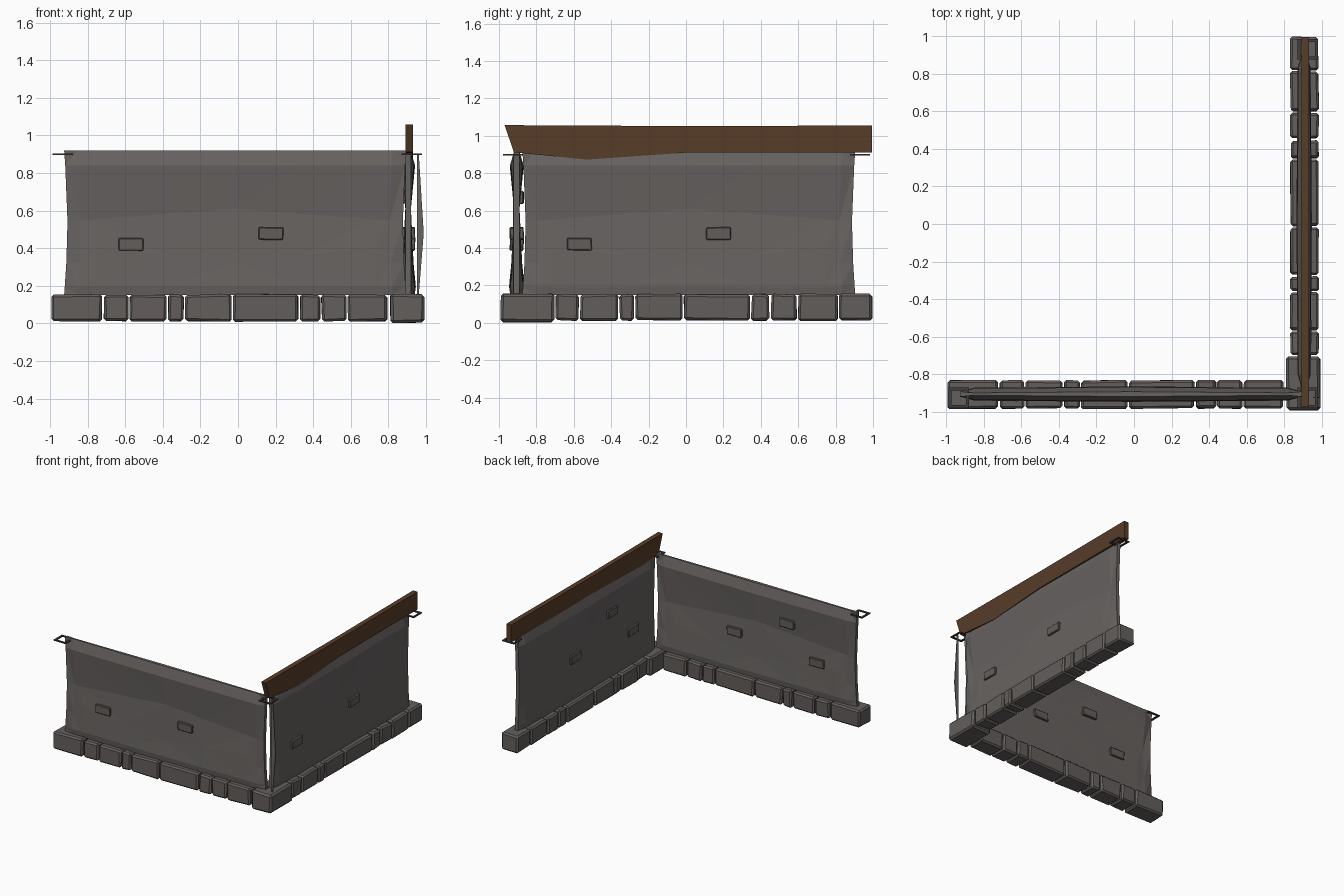
import bpy, bmesh, math, random
from mathutils import Matrix, Vector

random.seed(4)
cube = bpy.data.objects.get("Cube")
if cube:
    bpy.data.objects.remove(cube, do_unlink=True)


def material(name, color):
    m = bpy.data.materials.new(name)
    m.use_nodes = True
    m.diffuse_color = (*color, 1)
    m.node_tree.nodes["Principled BSDF"].inputs["Base Color"].default_value = (*color, 1)
    return m


STONE = material("grey stone", (0.125, 0.112, 0.107))
PLASTER = material("grey plaster", (0.135, 0.123, 0.118))
WOOD = material("brown wood", (0.095, 0.045, 0.022))
IRON = material("dark iron", (0.05, 0.047, 0.047))

# Quarter turn that carries the front wall layout onto the right wall
TURN = Matrix.Rotation(math.pi / 2, 4, 'Z')
STAY = Matrix.Identity(4)


def finish(bm, name, mat, turn=STAY):
    bmesh.ops.recalc_face_normals(bm, faces=bm.faces)
    bm.transform(turn)
    mesh = bpy.data.meshes.new(name)
    bm.to_mesh(mesh)
    bm.free()
    mesh.materials.append(mat)
    ob = bpy.data.objects.new(name, mesh)
    bpy.context.collection.objects.link(ob)
    return ob


def block(name, lo, hi, mat, bevel=0.0, jitter=0.0, turn=STAY):
    bm = bmesh.new()
    bmesh.ops.create_cube(bm, size=1)
    for v in bm.verts:
        for k in range(3):
            v.co[k] = (lo[k] + hi[k]) / 2 + v.co[k] * (hi[k] - lo[k])
            v.co[k] += random.uniform(-jitter, jitter)
    if bevel:
        bmesh.ops.bevel(bm, geom=bm.edges[:], offset=bevel, segments=1, affect='EDGES')
    return finish(bm, name, mat, turn)


# Foundation stones, one row per wall, sharing the large corner stone
def stone_row(side, cuts, turn):
    for a, b in zip(cuts, cuts[1:]):
        block(f"{side}_base_stone", (a + 0.005, -0.982, 0.012),
              (b - 0.005, -0.832, 0.153), STONE, 0.012, 0.004, turn)


stone_row("front", [-0.995, -0.72, -0.58, -0.375, -0.285, -0.03, 0.325, 0.44, 0.58, 0.8], STAY)
stone_row("right", [-0.7, -0.57, -0.36, -0.275, -0.015, 0.345, 0.45, 0.595, 0.815, 1.0], TURN)
block("corner_stone", (0.81, -0.99, 0.003), (0.99, -0.705, 0.157), STONE, 0.014, 0.003)


# Wall slab: dished faces inside a raised rim, narrowing toward the top edge
def wall(name, left, right, turn):
    cols = [-1, -0.92, -0.83, -0.4, 0, 0.4, 0.83, 0.92, 1]
    rows = [0.15, 0.195, 0.32, 0.57, 0.84, 0.92]
    out = [0.028, 0.034, 0.022, 0.008, 0.03, 0.006]
    bm = bmesh.new()
    grid = {}
    mid, half = (left + right) / 2, (right - left) / 2
    for i, u in enumerate(cols):
        for j, z in enumerate(rows):
            rim = abs(u) == 1
            centre = 1 - abs(u)
            x = mid + half * u * (1 - 0.02 * math.sin(math.pi * (z - 0.15) / 0.77))
            zz = z
            if j == 3:
                zz += 0.07 * centre - 0.03
            if j == 2:
                zz += 0.1 * abs(u) if abs(u) < 0.9 else 0
            depth = 0.014 if rim else out[j] + 0.007 * centre
            for s in (-1, 1):
                grid[i, j, s] = bm.verts.new((x, -0.905 + s * depth, zz))
    n, m = len(cols) - 1, len(rows) - 1
    for s in (-1, 1):
        for i in range(n):
            for j in range(m):
                bm.faces.new([grid[i, j, s], grid[i + 1, j, s],
                              grid[i + 1, j + 1, s], grid[i, j + 1, s]])
    for i in range(n):
        for j in (0, m):
            bm.faces.new([grid[i, j, -1], grid[i + 1, j, -1], grid[i + 1, j, 1], grid[i, j, 1]])
    for j in range(m):
        for i in (0, n):
            bm.faces.new([grid[i, j, -1], grid[i, j + 1, -1], grid[i, j + 1, 1], grid[i, j, 1]])
    bmesh.ops.triangulate(bm, faces=bm.faces[:])
    finish(bm, name, PLASTER, turn)


wall("front_wall", -0.925, 0.895, STAY)
wall("right_wall", -0.875, 0.905, TURN)

# Exposed bricks: two show on both faces, one only on the inner face
for side, turn in (("front", STAY), ("right", TURN)):
    for x, z, near in ((-0.57, 0.42, -0.942), (0.175, 0.478, -0.942), (-0.3, 0.67, -0.905)):
        block(f"{side}_wall_brick", (x - 0.066, near, z - 0.033),
              (x + 0.066, -0.868, z + 0.033), STONE, 0.005, 0.002, turn)


# Flat square iron collars at the three wall ends
def collar(name, cx, cy):
    bm = bmesh.new()
    rings = []
    for r in (0.054, 0.038):
        for z in (0.896, 0.904):
            rings.append([bm.verts.new((cx + r * a, cy + r * b, z))
                          for a, b in ((-1, -1), (1, -1), (1, 1), (-1, 1))])
    for p, q in ((0, 1), (1, 3), (3, 2), (2, 0)):
        for k in range(4):
            l = (k + 1) % 4
            bm.faces.new([rings[p][k], rings[p][l], rings[q][l], rings[q][k]])
    finish(bm, name, IRON)


collar("left_collar", -0.932, -0.925)
collar("corner_collar", 0.925, -0.925)
collar("back_collar", 0.925, 0.93)


# Flat outlines given thickness along one axis
def slab(name, outline, thickness, mat):
    bm = bmesh.new()
    face = bm.faces.new([bm.verts.new(p) for p in outline])
    ext = bmesh.ops.extrude_face_region(bm, geom=[face])
    moved = [g for g in ext["geom"] if isinstance(g, bmesh.types.BMVert)]
    bmesh.ops.translate(bm, verts=moved, vec=Vector(thickness))
    return finish(bm, name, mat)


# Worn timber plank along the top of the right wall
plank = [(-0.97, 1.057), (0, 1.052), (0.995, 1.055), (0.995, 0.91),
         (0, 0.91), (-0.53, 0.873), (-0.92, 0.912)]
slab("top_plank", [(0.89, y, z) for y, z in plank], (0.04, 0, 0), WOOD)

# Thin splinter of plaster standing at the open corner
splinter = [(0.952, 0.9), (0.962, 0.9), (0.99, 0.48), (0.962, 0.155), (0.952, 0.155)]
slab("corner_splinter", [(x if x < 0.98 else 0.988, -0.925, z) for x, z in splinter],
     (0, 0.006, 0), PLASTER)
